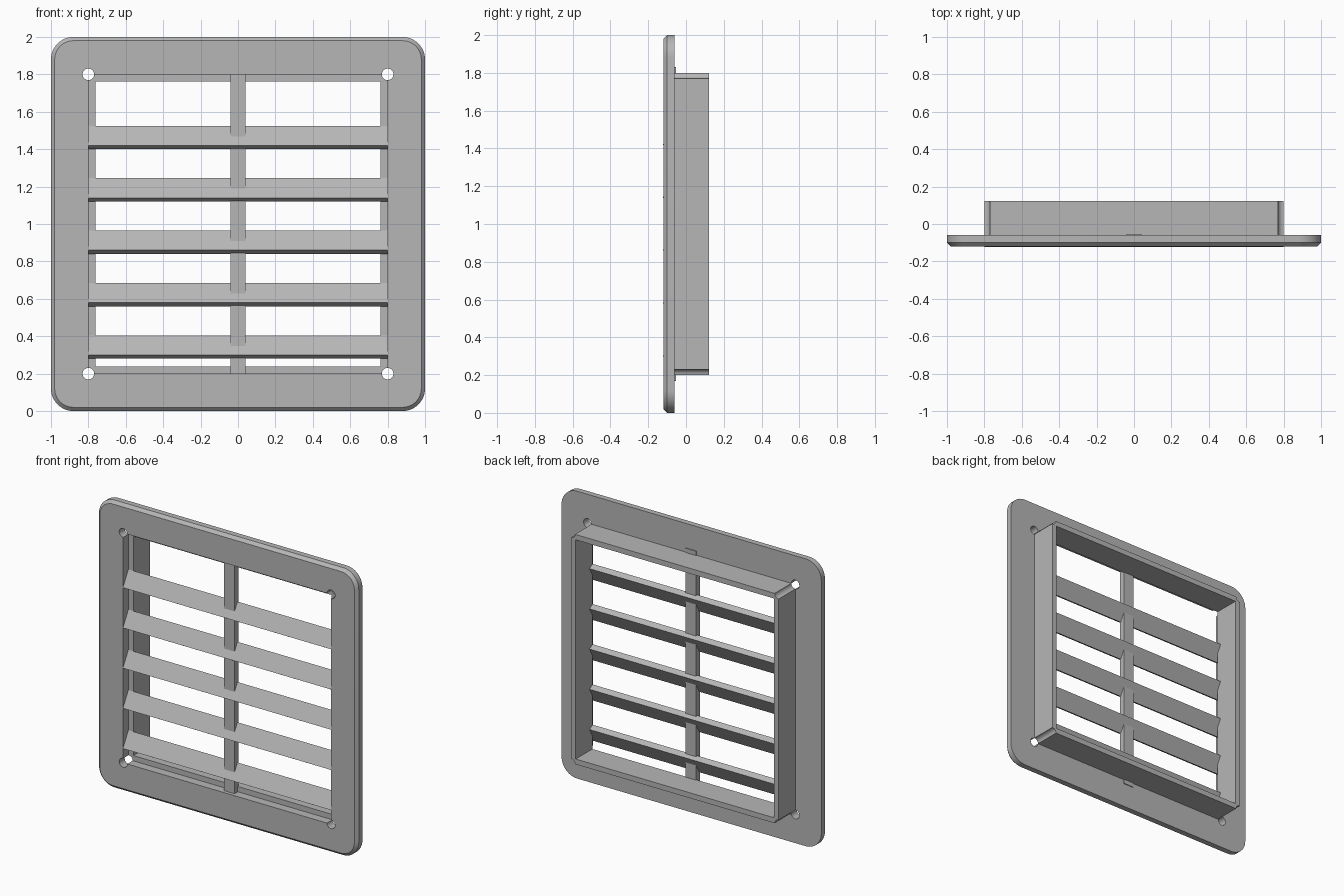
import bpy, bmesh, math
from mathutils import Vector

cube = bpy.data.objects.get("Cube")
if cube:
    bpy.data.objects.remove(cube, do_unlink=True)

GREY = (0.47, 0.47, 0.47, 1)
grey = bpy.data.materials.new("grey plastic")
grey.use_nodes = True
grey.diffuse_color = GREY
grey.node_tree.nodes["Principled BSDF"].inputs["Base Color"].default_value = GREY

MID = 1.0            # height of the centre
OPEN = 0.8           # half size of the opening
FRONT, BACK = -0.12, -0.06
DEPTH = 0.123


def loft(name, rings):
    """Skin closed rings of points and cap both ends."""
    bm = bmesh.new()
    loops = [[bm.verts.new(p) for p in ring] for ring in rings]
    n = len(loops[0])
    for a, b in zip(loops, loops[1:]):
        for i in range(n):
            j = (i + 1) % n
            bm.faces.new((a[i], a[j], b[j], b[i]))
    bm.faces.new(loops[0])
    bm.faces.new(loops[-1])
    bmesh.ops.recalc_face_normals(bm, faces=bm.faces)
    mesh = bpy.data.meshes.new(name)
    bm.to_mesh(mesh)
    bm.free()
    mesh.materials.append(grey)
    obj = bpy.data.objects.new(name, mesh)
    bpy.context.collection.objects.link(obj)
    return obj


def square(half, y):
    return [(sx * half, y, MID + sz * half)
            for sx, sz in ((-1, -1), (1, -1), (1, 1), (-1, 1))]


def rounded(half, radius, y, steps=12):
    pts = []
    for q in range(4):
        mid = math.radians(45 + 90 * q)
        cx = math.copysign(half - radius, math.cos(mid))
        cz = math.copysign(half - radius, math.sin(mid))
        for k in range(steps + 1):
            a = math.radians(90 * q + 90 * k / steps)
            pts.append((cx + radius * math.cos(a), y, MID + cz + radius * math.sin(a)))
    return pts


def circle(x, y, z, r, n=24):
    return [(x + r * math.cos(math.tau * i / n), y, z + r * math.sin(math.tau * i / n))
            for i in range(n)]


def cut(obj, cutters):
    for c in cutters:
        mod = obj.modifiers.new("cut", 'BOOLEAN')
        mod.operation = 'DIFFERENCE'
        mod.solver = 'EXACT'
        mod.object = c
        bpy.ops.object.select_all(action='DESELECT')
        bpy.context.view_layer.objects.active = obj
        obj.select_set(True)
        bpy.ops.object.modifier_apply(modifier=mod.name)
    bpy.ops.object.shade_smooth_by_angle(angle=math.radians(25))


# Cutters for the opening, the collar bore and the screw holes
opening = loft("opening_cutter", [square(OPEN, -0.3), square(OPEN, 0.3)])
bore = loft("bore_cutter", [square(OPEN - 0.037, -0.3), square(OPEN - 0.037, 0.3)])
holes = [loft("hole_cutter", [circle(x, y, MID + z, 0.031) for y in (-0.31, 0.31)])
         for x in (-OPEN, OPEN) for z in (-OPEN, OPEN)]

# Face plate with rounded corners and a chamfered front edge
plate = loft("face_plate", [rounded(0.98, 0.10, FRONT),
                            rounded(1.0, 0.12, FRONT + 0.02),
                            rounded(1.0, 0.12, BACK)])
cut(plate, [opening] + holes)

# Wall collar behind the plate
collar = loft("wall_collar", [square(OPEN, BACK), square(OPEN, DEPTH)])
cut(collar, [bore] + holes)

for c in [opening, bore] + holes:
    bpy.data.objects.remove(c, do_unlink=True)

# Tilted slats
along = Vector((0, 0.06, 0.105))
across = Vector((0, 0.035, -0.02))
for i in range(5):
    lip = Vector((0, -DEPTH, 0.30 + 0.28 * i))
    section = [lip, lip + along, lip + along + across, lip + across]
    loft(f"slat_{i + 1}", [[p + Vector((x, 0, 0)) for p in section]
                           for x in (-OPEN, OPEN)])

# Upright centre bar, slightly longer than the opening
loft("centre_bar", [[(sx * 0.04, y, MID + sz * 0.83)
                     for sx, sz in ((-1, -1), (1, -1), (1, 1), (-1, 1))]
                    for y in (-0.095, -0.054)])
